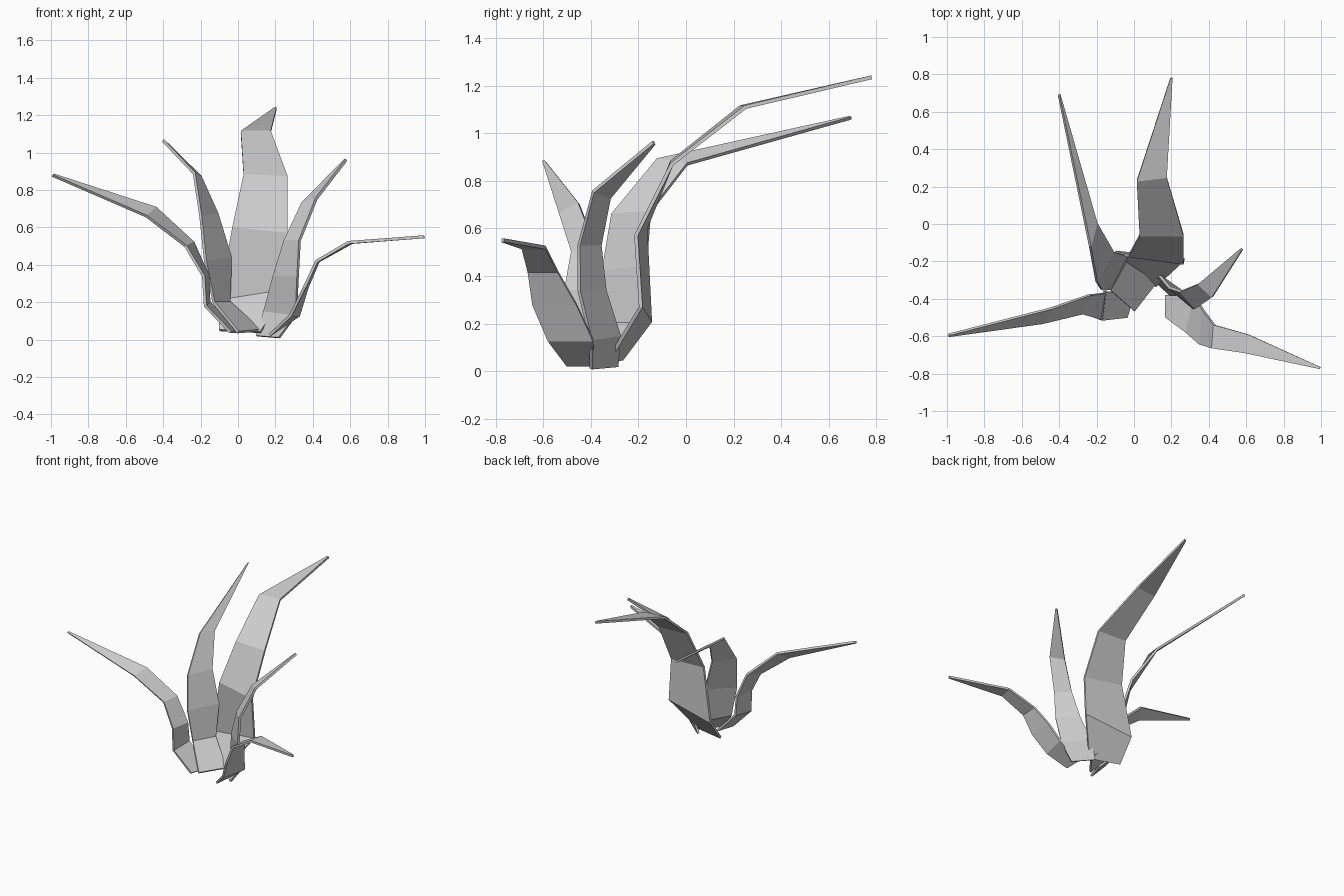
import bpy
import bmesh
from mathutils import Vector

THICK = 0.016


def leaf(name, left, right, tip):
    """Tapered faceted blade lofted between two edge rails and ending in a narrow tip."""
    bm = bmesh.new()
    tip = Vector(tip)
    across = (Vector(right[-1]) - Vector(left[-1])).normalized() * 0.006
    rails = [[bm.verts.new(p) for p in list(rail) + [end]]
             for rail, end in ((left, tip - across), (right, tip + across))]
    a, b = rails
    for i in range(len(a) - 1):
        bm.faces.new((a[i], b[i], b[i + 1], a[i + 1]))
    mesh = bpy.data.meshes.new(name)
    bm.to_mesh(mesh)
    bm.free()
    obj = bpy.data.objects.new(name, mesh)
    bpy.context.collection.objects.link(obj)
    mod = obj.modifiers.new("thickness", "SOLIDIFY")
    mod.thickness = THICK
    mod.offset = 0
    return obj


# broad leaf arching to the back
leaf("back_leaf",
     [(-0.10, -0.27, 0.05), (-0.10, -0.15, 0.21), (-0.03, -0.17, 0.60),
      (0.03, -0.06, 0.88), (0.015, 0.23, 1.11)],
     [(0.12, -0.33, 0.04), (0.27, -0.19, 0.27), (0.265, -0.21, 0.57),
      (0.265, -0.06, 0.87), (0.175, 0.25, 1.11)],
     (0.20, 0.78, 1.235))

# tall leaf arching to the back left
leaf("back_left_leaf",
     [(0.00, -0.465, 0.04), (-0.13, -0.35, 0.20), (-0.175, -0.35, 0.42),
      (-0.20, -0.31, 0.66), (-0.235, -0.12, 0.89)],
     [(0.12, -0.31, 0.05), (-0.045, -0.20, 0.20), (-0.04, -0.17, 0.44),
      (-0.11, -0.15, 0.67), (-0.20, 0.005, 0.87)],
     (-0.40, 0.69, 1.065))

# low leaf reaching left
leaf("left_leaf",
     [(-0.04, -0.50, 0.04), (-0.175, -0.515, 0.18), (-0.185, -0.51, 0.34),
      (-0.28, -0.48, 0.50), (-0.49, -0.53, 0.66)],
     [(0.00, -0.37, 0.04), (-0.155, -0.36, 0.20), (-0.16, -0.37, 0.34),
      (-0.24, -0.38, 0.52), (-0.44, -0.45, 0.705)],
     (-0.99, -0.595, 0.88))

# low leaf reaching right and forward
leaf("front_right_leaf",
     [(0.17, -0.50, 0.025), (0.28, -0.58, 0.13), (0.355, -0.645, 0.28),
      (0.42, -0.665, 0.42), (0.59, -0.69, 0.52)],
     [(0.17, -0.38, 0.025), (0.325, -0.39, 0.13), (0.37, -0.46, 0.28),
      (0.43, -0.54, 0.42), (0.61, -0.59, 0.52)],
     (0.995, -0.77, 0.55))

# upright leaf on the right
leaf("right_leaf",
     [(0.10, -0.29, 0.02), (0.14, -0.28, 0.15), (0.19, -0.34, 0.34),
      (0.25, -0.36, 0.53), (0.345, -0.32, 0.73)],
     [(0.22, -0.40, 0.01), (0.31, -0.40, 0.13), (0.32, -0.45, 0.34),
      (0.33, -0.45, 0.53), (0.42, -0.39, 0.755)],
     (0.575, -0.135, 0.96))
